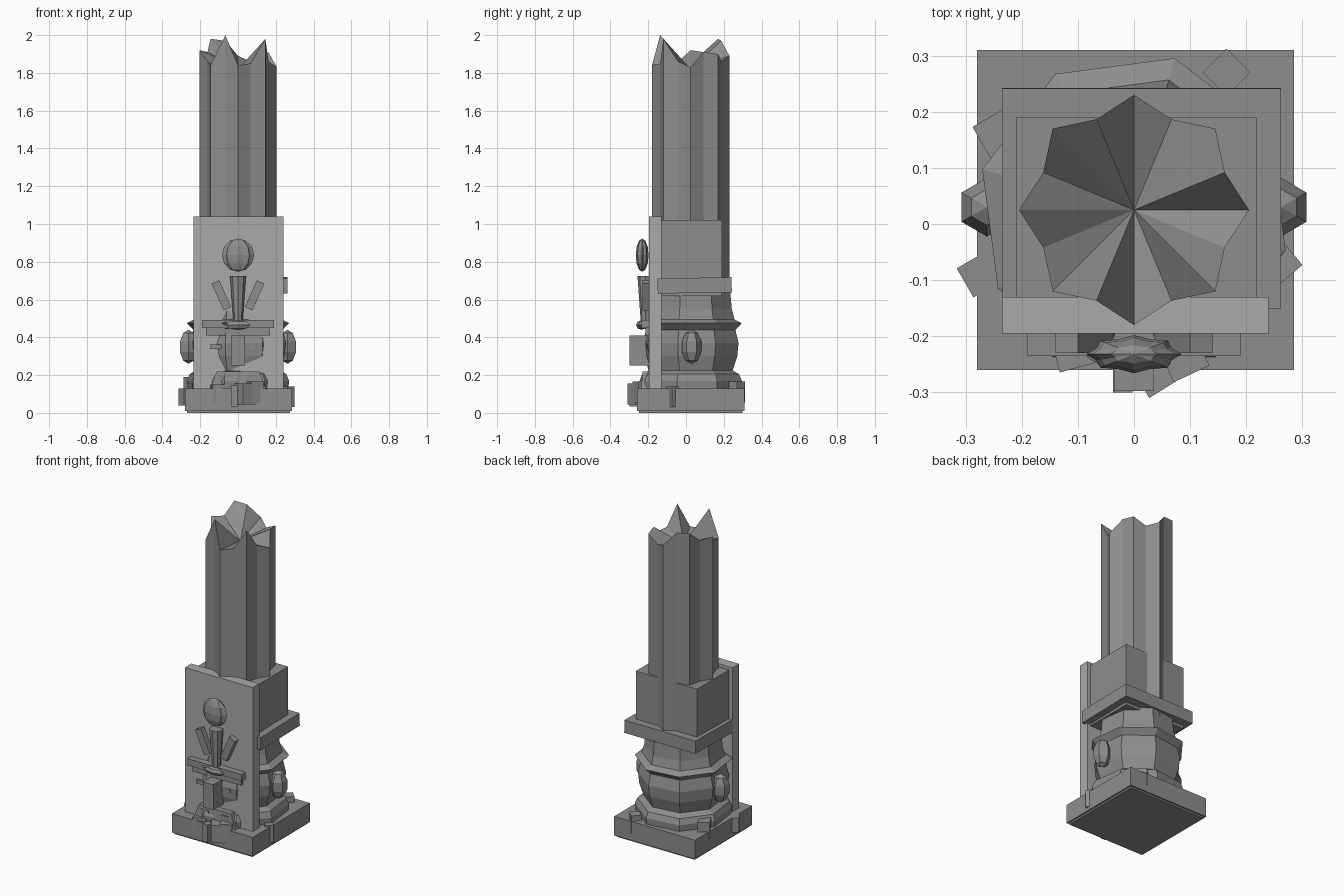
import bpy, bmesh, math
from mathutils import Matrix, Vector

if "Cube" in bpy.data.objects:
    bpy.data.objects.remove(bpy.data.objects["Cube"])

CY = 0.025  # column axis is slightly behind the origin


def material(name, g):
    m = bpy.data.materials.new(name)
    m.diffuse_color = (g, g, g, 1)
    m.use_nodes = True
    m.node_tree.nodes["Principled BSDF"].inputs["Base Color"].default_value = m.diffuse_color
    return m


DARK = material("dark_stone", 0.27)
PALE = material("pale_stone", 0.40)


def finish(name, bm, mat=DARK):
    bmesh.ops.recalc_face_normals(bm, faces=bm.faces)
    me = bpy.data.meshes.new(name)
    bm.to_mesh(me)
    bm.free()
    me.materials.append(mat)
    ob = bpy.data.objects.new(name, me)
    bpy.context.collection.objects.link(ob)
    return ob


def box(name, lo, hi, rot=(0, 0, 0), top=1.0, mat=DARK):
    """Box between two corners, optional rotation in degrees and top taper."""
    lo, hi = Vector(lo), Vector(hi)
    bm = bmesh.new()
    bmesh.ops.create_cube(bm, size=1)
    for v in bm.verts:
        if v.co.z > 0:
            v.co.x *= top
            v.co.y *= top
        v.co = Vector(a * b for a, b in zip(v.co, hi - lo))
    ob = finish(name, bm, mat)
    ob.location = (lo + hi) / 2
    ob.rotation_euler = [math.radians(a) for a in rot]
    return ob


def ball(name, loc, size, seg, rings, flute=1.0):
    """Faceted ellipsoid; flute below 1 pulls every other meridian inward."""
    bm = bmesh.new()
    bmesh.ops.create_uvsphere(bm, u_segments=seg, v_segments=rings, radius=1)
    for v in bm.verts:
        k = round(math.atan2(v.co.y, v.co.x) / (2 * math.pi / seg))
        f = flute if k % 2 else 1
        v.co = Vector((v.co.x * size[0] * f, v.co.y * size[1] * f, v.co.z * size[2]))
    ob = finish(name, bm)
    ob.location = loc
    return ob


def cone(name, loc, r1, r2, depth, seg):
    bm = bmesh.new()
    bmesh.ops.create_cone(bm, cap_ends=True, segments=seg, radius1=r1,
                          radius2=r2, depth=depth)
    ob = finish(name, bm)
    ob.location = loc
    return ob


def lathe(name, profile, seg, turn):
    bm = bmesh.new()
    rings = []
    for r, z in profile:
        angles = [math.radians(turn) + 2 * math.pi * i / seg for i in range(seg)]
        rings.append([bm.verts.new((r * math.cos(a), CY + r * math.sin(a), z))
                      for a in angles])
    for a, b in zip(rings, rings[1:]):
        for i in range(seg):
            j = (i + 1) % seg
            bm.faces.new((a[i], a[j], b[j], b[i]))
    bm.faces.new(rings[0])
    bm.faces.new(rings[-1])
    return finish(name, bm)


# Fluted column with a jagged broken top
heights = [1.83, 1.91, 1.90, 1.86, 1.89, 1.97, 1.98, 1.91,
           1.92, 1.86, 1.84, 2.00, 1.84, 1.85, 1.98, 1.86]
bm = bmesh.new()
low, high = [], []
for i, h in enumerate(heights):
    r = 0.205 if i % 2 == 0 else 0.175
    a = i * math.pi / 8
    x, y = r * math.cos(a), CY + r * math.sin(a)
    low.append(bm.verts.new((x, y, 0.15)))
    high.append(bm.verts.new((x, y, h)))
mid = bm.verts.new((0, CY, 1.82))
for i in range(16):
    j = (i + 1) % 16
    bm.faces.new((low[i], low[j], high[j], high[i]))
    bm.faces.new((high[i], high[j], mid))
bm.faces.new(low)
finish("broken_column", bm)

# Plinth
box("plinth", (-0.28, -0.26, 0.01), (0.285, 0.31, 0.13))
box("plinth_foot", (-0.27, -0.25, 0), (0.275, 0.30, 0.02))

# Carved bulging lower body
lathe("carved_body", [(0.275, 0.12), (0.28, 0.17), (0.265, 0.205), (0.23, 0.225),
                      (0.255, 0.30), (0.262, 0.37), (0.245, 0.44), (0.28, 0.475),
                      (0.24, 0.495), (0.225, 0.55), (0.215, 0.66)], 8, 30)

# Ears on both sides
for s, n in ((-1, "left"), (1, "right")):
    ball(n + "_ear", (s * 0.262, 0.03, 0.35), (0.055, 0.055, 0.09), 6, 5)

# Upper block, collar and front slab
box("upper_block", (-0.21, -0.15, 0.62), (0.218, 0.19, 1.02))
box("collar", (-0.235, -0.15, 0.635), (0.262, 0.242, 0.715), (1, 0, 0))
box("front_slab", (-0.235, -0.195, 0.10), (0.24, -0.13, 1.04), mat=PALE)

# Front relief: fluted orb, torch and plumes
ball("front_orb", (0, -0.232, 0.835), (0.085, 0.034, 0.088), 16, 6, 0.85)
cone("torch", (0, -0.215, 0.60), 0.024, 0.042, 0.25, 8)
for s in (-1, 1):
    box("plume", (s * 0.088 - 0.022, -0.23, 0.545), (s * 0.088 + 0.022, -0.185, 0.70), (0, s * 24, 0))

# Front face: brow bars, nose and mouth
box("brow_bar", (-0.19, -0.235, 0.45), (0.19, -0.185, 0.492))
box("lower_brow_bar", (-0.17, -0.215, 0.41), (0.17, -0.185, 0.45))
ball("brow_gem", (0, -0.235, 0.465), (0.075, 0.03, 0.025), 6, 4)
box("nose", (-0.036, -0.298, 0.25), (0.036, -0.18, 0.41))
box("mouth_bar", (-0.145, -0.21, 0.338), (0.09, -0.18, 0.362))

# Chin moulding in front of the slab
box("chin", (-0.15, -0.238, 0.12), (0.15, -0.17, 0.22), top=0.75)
for s in (-1, 1):
    box("tooth", (s * 0.07 - 0.03, -0.235, 0.17), (s * 0.07 + 0.03, -0.19, 0.20))

# Loose stone chips around the plinth: centre, size, turn
chips = [((-0.275, -0.09, 0.085), (0.06, 0.06, 0.09), 30),
         ((0.265, -0.07, 0.085), (0.05, 0.05, 0.11), 40),
         ((0.04, -0.255, 0.10), (0.08, 0.08, 0.11), 32),
         ((-0.02, -0.275, 0.09), (0.035, 0.05, 0.11), 0),
         ((0.09, -0.24, 0.11), (0.07, 0.06, 0.11), 25),
         ((-0.1, -0.23, 0.10), (0.08, 0.05, 0.10), 15),
         ((0.165, 0.27, 0.11), (0.06, 0.06, 0.11), 45),
         ((-0.24, 0.16, 0.14), (0.07, 0.07, 0.10), 30)]
for c, d, t in chips:
    c, d = Vector(c), Vector(d) / 2
    box("stone_chip", c - d, c + d, (0, 0, t))
